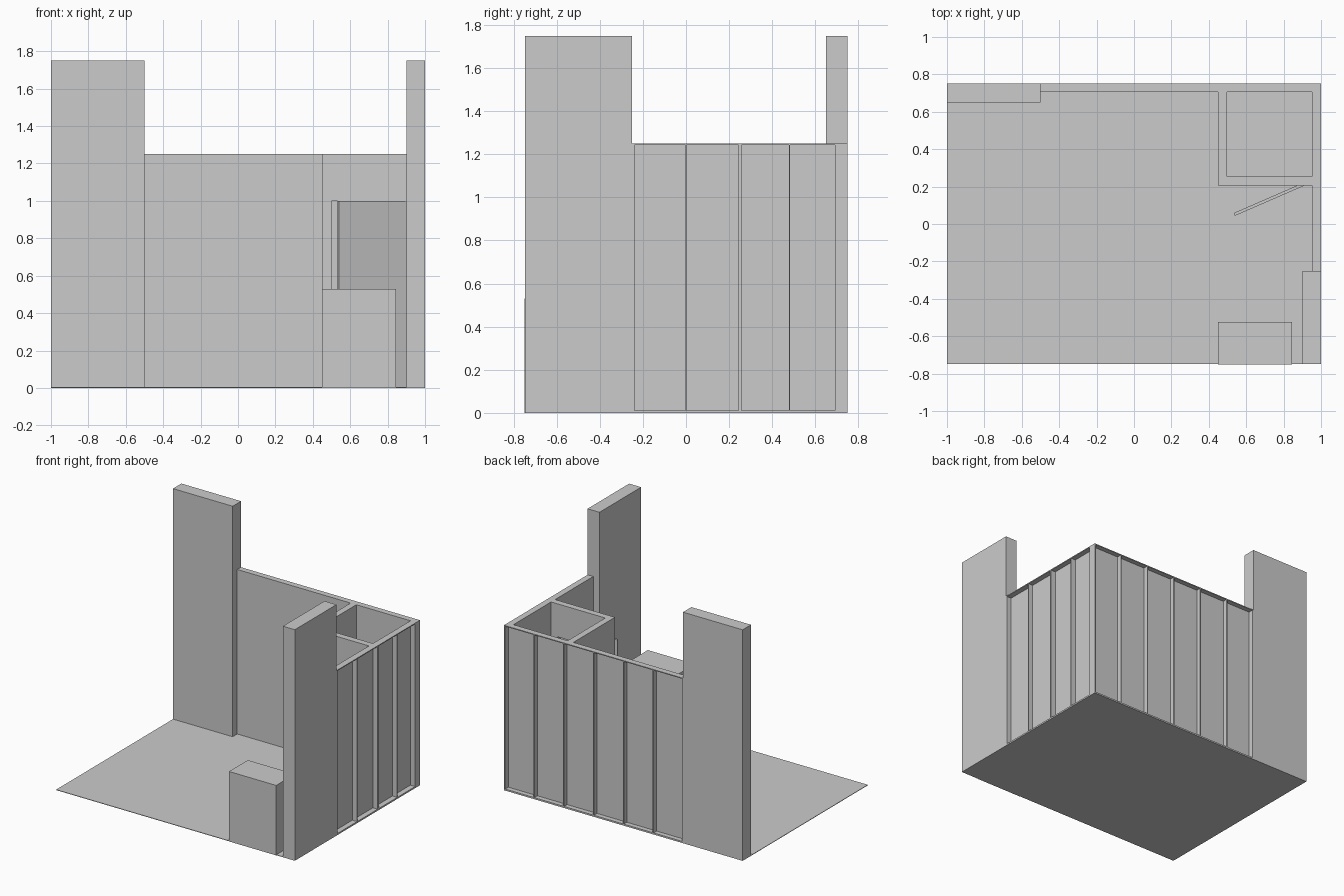
import bpy, bmesh, math
from mathutils import Matrix, Vector

if "Cube" in bpy.data.objects:
    bpy.data.objects.remove(bpy.data.objects["Cube"])


def new_object(name, bm):
    bmesh.ops.recalc_face_normals(bm, faces=bm.faces)
    mesh = bpy.data.meshes.new(name)
    bm.to_mesh(mesh)
    bm.free()
    ob = bpy.data.objects.new(name, mesh)
    bpy.context.collection.objects.link(ob)
    return ob


def add_box(bm, x, y, z):
    """Box from (min, max) ranges."""
    size = Matrix.Diagonal((x[1] - x[0], y[1] - y[0], z[1] - z[0], 1))
    mid = Vector((sum(x) / 2, sum(y) / 2, sum(z) / 2))
    bmesh.ops.create_cube(bm, size=1, matrix=Matrix.Translation(mid) @ size)


def box(name, x, y, z):
    bm = bmesh.new()
    add_box(bm, x, y, z)
    return new_object(name, bm)


BACK, FRONT = 0.75, -0.748
FLOOR, WALL_TOP, TALL_TOP = 0.004, 1.25, 1.75
SHEET = 0.008          # thickness of the inner wall sheet

# Floor
box("floor", (-1, 1), (FRONT, BACK), (0, FLOOR))

# Tall solid end panels
box("tall_panel_back", (-1, -0.5), (0.65, BACK), (0, TALL_TOP))
box("tall_panel_right", (0.9, 1), (FRONT, -0.25), (0, TALL_TOP))


# Stud walls: inner sheet, plates and studs, open on the outside
def stud_wall(name, along, inner, outer, studs, axis):
    bm = bmesh.new()

    def piece(a, d, z):
        add_box(bm, *((a, d) if axis == "x" else (d, a)), z)

    face = inner + SHEET
    piece(along, (inner, face), (FLOOR, WALL_TOP))
    piece(along, (face, outer), (FLOOR, 0.012))
    piece(along, (face, outer), (1.243, WALL_TOP))
    for s in studs:
        piece(s, (face, outer), (0.012, 1.243))
    return new_object(name, bm)


back_studs = [(-0.5, -0.49), (0.99, 1.0)]
back_studs += [(x - 0.004, x + 0.004) for x in (-0.25, 0, 0.25, 0.5, 0.75)]
stud_wall("back_stud_wall", (-0.5, 1), 0.705, BACK, back_studs, "x")

right_studs = [(-0.25, -0.24), (-0.003, 0.003), (0.243, 0.258),
               (0.477, 0.483), (0.692, 0.705)]
stud_wall("right_stud_wall", (-0.25, 0.705), 0.952, 1.0, right_studs, "y")

# Closet walls; the front one has a doorway
box("closet_side_wall", (0.45, 0.498), (0.255, 0.705), (FLOOR, WALL_TOP))
bm = bmesh.new()
outline = [(0.45, FLOOR), (0.5, FLOOR), (0.5, 1.0), (0.9, 1.0),
           (0.9, FLOOR), (0.952, FLOOR), (0.952, WALL_TOP), (0.45, WALL_TOP)]
face = bm.faces.new([bm.verts.new((x, 0.207, z)) for x, z in outline])
ext = bmesh.ops.extrude_face_region(bm, geom=[face])
bmesh.ops.translate(bm, vec=(0, 0.048, 0),
                    verts=[v for v in ext["geom"] if isinstance(v, bmesh.types.BMVert)])
new_object("closet_front_wall", bm)

# Closet door, hinged on the right and standing ajar
door = box("closet_door", (-0.4, 0), (-0.016, 0), (FLOOR, 1.0))
door.location = (0.9, 0.218, 0)
door.rotation_euler.z = math.radians(23.5)

# Low counter near the front
box("counter_block", (0.45, 0.845), (-0.75, -0.525), (0, 0.53))
